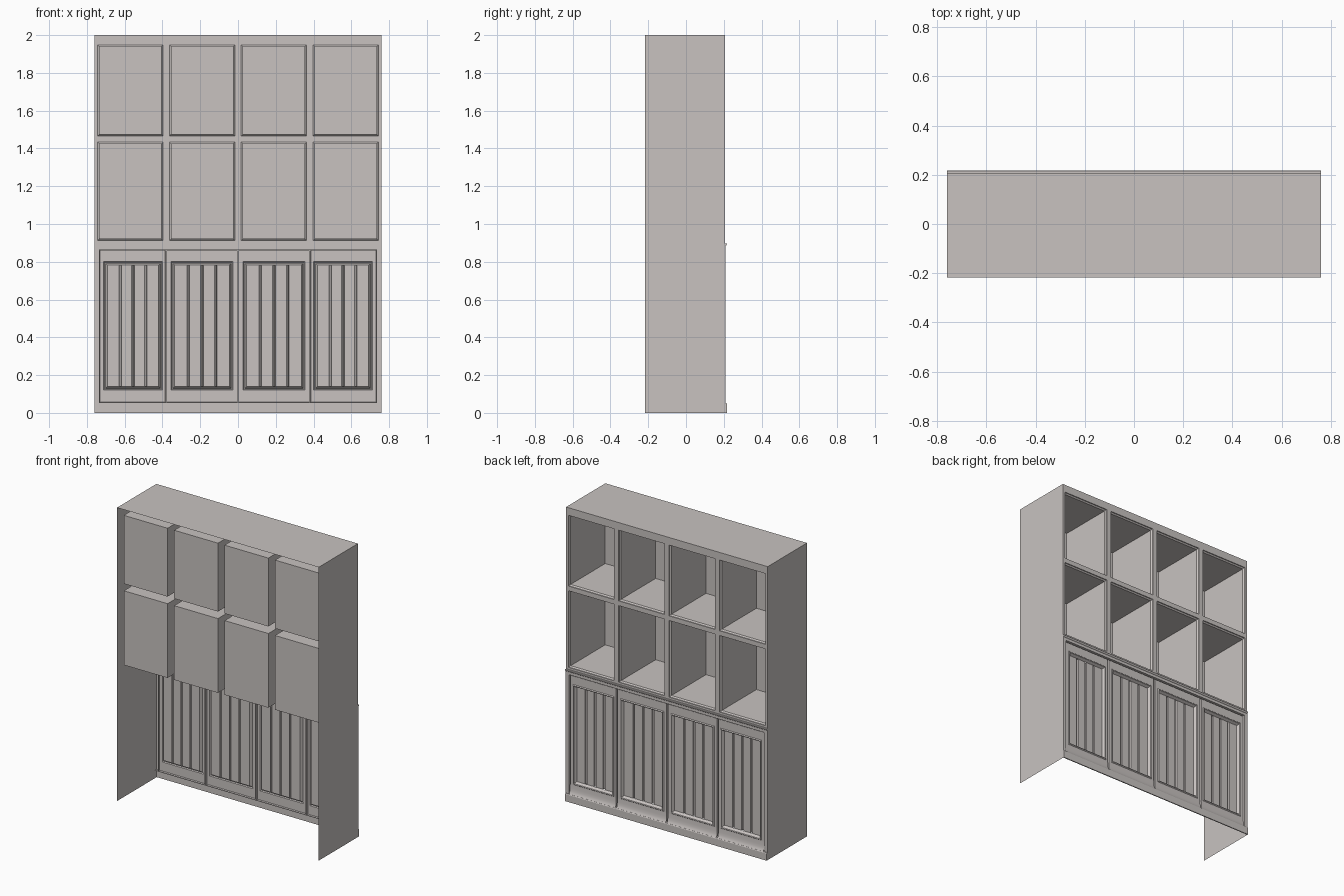
import bpy, bmesh

if "Cube" in bpy.data.objects:
    bpy.data.objects.remove(bpy.data.objects["Cube"])

paint = bpy.data.materials.new("warm_grey_paint")
paint.diffuse_color = (0.58, 0.545, 0.53, 1)
paint.use_nodes = True
paint.node_tree.nodes["Principled BSDF"].inputs["Base Color"].default_value = paint.diffuse_color

X, BACK, FRONT, TOP = 0.76, -0.217, 0.206, 2.0


def finish(bm, name, smooth=False):
    bmesh.ops.remove_doubles(bm, verts=bm.verts, dist=1e-5)
    me = bpy.data.meshes.new(name)
    bm.to_mesh(me)
    bm.free()
    me.materials.append(paint)
    if smooth:
        for p in me.polygons:
            p.use_smooth = True
    ob = bpy.data.objects.new(name, me)
    bpy.context.collection.objects.link(ob)
    return ob


def face(bm, pts):
    return bm.faces.new([bm.verts.new(p) for p in pts])


def loop(r, y, inset=0.0):
    """Rectangle facing +y, r = (x0, x1, z0, z1)."""
    x0, x1, z0, z1 = r[0] + inset, r[1] - inset, r[2] + inset, r[3] - inset
    return [(x1, y, z0), (x0, y, z0), (x0, y, z1), (x1, y, z1)]


def nest(bm, loops, cap=True):
    """Join nested rectangles with strips of faces."""
    for a, b in zip(loops, loops[1:]):
        for i in range(4):
            j = (i + 1) % 4
            face(bm, [a[i], a[j], b[j], b[i]])
    if cap:
        face(bm, loops[-1])


def bar(name, profile, x0, x1, caps=True, smooth=False):
    """Extrude a (y, z) profile along x."""
    bm = bmesh.new()
    a = [bm.verts.new((x0, y, z)) for y, z in profile]
    b = [bm.verts.new((x1, y, z)) for y, z in profile]
    for i in range(len(profile) - 1):
        bm.faces.new([a[i], a[i + 1], b[i + 1], b[i]])
    if caps:
        bm.faces.new(a)
        bm.faces.new(b[::-1])
    return finish(bm, name, smooth)


# Outer shell: two sides and the top, open at the back and below
bm = bmesh.new()
face(bm, [(-X, FRONT, 0), (-X, FRONT, TOP), (-X, BACK, TOP), (-X, BACK, 0)])
face(bm, [(X, BACK, 0), (X, BACK, TOP), (X, FRONT, TOP), (X, FRONT, 0)])
face(bm, [(-X, BACK, TOP), (X, BACK, TOP), (X, FRONT, TOP), (-X, FRONT, TOP)])
finish(bm, "cabinet_shell")

# Face frame around the cubbies and the door opening
cols = [(-0.743, -0.397), (-0.363, -0.017), (0.017, 0.363), (0.397, 0.743)]
rows = [(0.912, 1.434), (1.466, 1.948)]
xs = [-X] + [v for c in cols for v in c] + [X]
zs = [0.895] + [v for r in rows for v in r] + [TOP]
bm = bmesh.new()
for i in range(len(xs) - 1):
    for k in range(len(zs) - 1):
        if not (i % 2 and k % 2):
            face(bm, loop((xs[i], xs[i + 1], zs[k], zs[k + 1]), FRONT))
opening = (-0.737, 0.737, 0.052, 0.865)
LOW = 0.21
nest(bm, [loop((-X, X, 0, 0.895), LOW), loop(opening, LOW),
          loop(opening, 0.192)], cap=False)
for s in (-X, X):
    face(bm, [(s, FRONT, 0), (s, LOW, 0), (s, LOW, 0.895), (s, FRONT, 0.895)])
finish(bm, "face_frame")

# Open cubbies with a bevelled lip
for k, r in enumerate(rows):
    for i, c in enumerate(cols):
        bm = bmesh.new()
        q = (*c, *r)
        nest(bm, [loop(q, FRONT), loop(q, FRONT - 0.006),
                  loop(q, FRONT - 0.014, 0.008), loop(q, -0.18, 0.008)])
        finish(bm, f"cubby_{k}_{i}")

# Ledge moulding between the upper and lower halves
bar("ledge_moulding", [(0.206, 0.898), (0.215, 0.898), (0.217, 0.894),
                       (0.215, 0.888), (0.21, 0.884)], -X, X)
# Base board
bar("base_board", [(0.21, 0), (0.217, 0), (0.217, 0.048), (0.214, 0.053),
                   (0.192, 0.053)], -X, X)

# Doors with a raised moulding and a grooved board panel
seams = [-0.737, -0.381, 0, 0.381, 0.737]
panels = [(-0.711, -0.401), (-0.355, -0.026), (0.026, 0.355), (0.401, 0.711)]
DOOR, FIELD = 0.201, 0.187
for i, p in enumerate(panels):
    bm = bmesh.new()
    cell = (seams[i], seams[i + 1], opening[2], opening[3])
    q = (*p, 0.12, 0.802)
    nest(bm, [loop(cell, 0.19), loop(cell, 0.19, 0.004), loop(cell, DOOR, 0.006),
              loop(q, DOOR), loop(q, DOOR + 0.006, 0.005),
              loop(q, DOOR + 0.004, 0.010), loop(q, FIELD, 0.020)], cap=False)
    # boards separated by grooves
    a, b = p[0] + 0.02, p[1] - 0.02
    pts = [(a, FIELD)]
    for n in (1, 2, 3):
        c = a + (b - a) * n / 4
        pts += [(c - 0.007, FIELD), (c - 0.003, FIELD - 0.007),
                (c + 0.003, FIELD - 0.007), (c + 0.007, FIELD)]
    pts.append((b, FIELD))
    for (u, yu), (v, yv) in zip(pts, pts[1:]):
        face(bm, [(v, yv, 0.14), (u, yu, 0.14), (u, yu, 0.782), (v, yv, 0.782)])
    finish(bm, f"door_{i}")
    # curved sweep at the foot of each door
    bar(f"door_foot_{i}", [(0.213, 0.053), (0.208, 0.062), (0.2045, 0.075),
                           (0.2025, 0.092), (0.2012, 0.116)],
        seams[i] + 0.005, seams[i + 1] - 0.005, caps=False, smooth=True)
